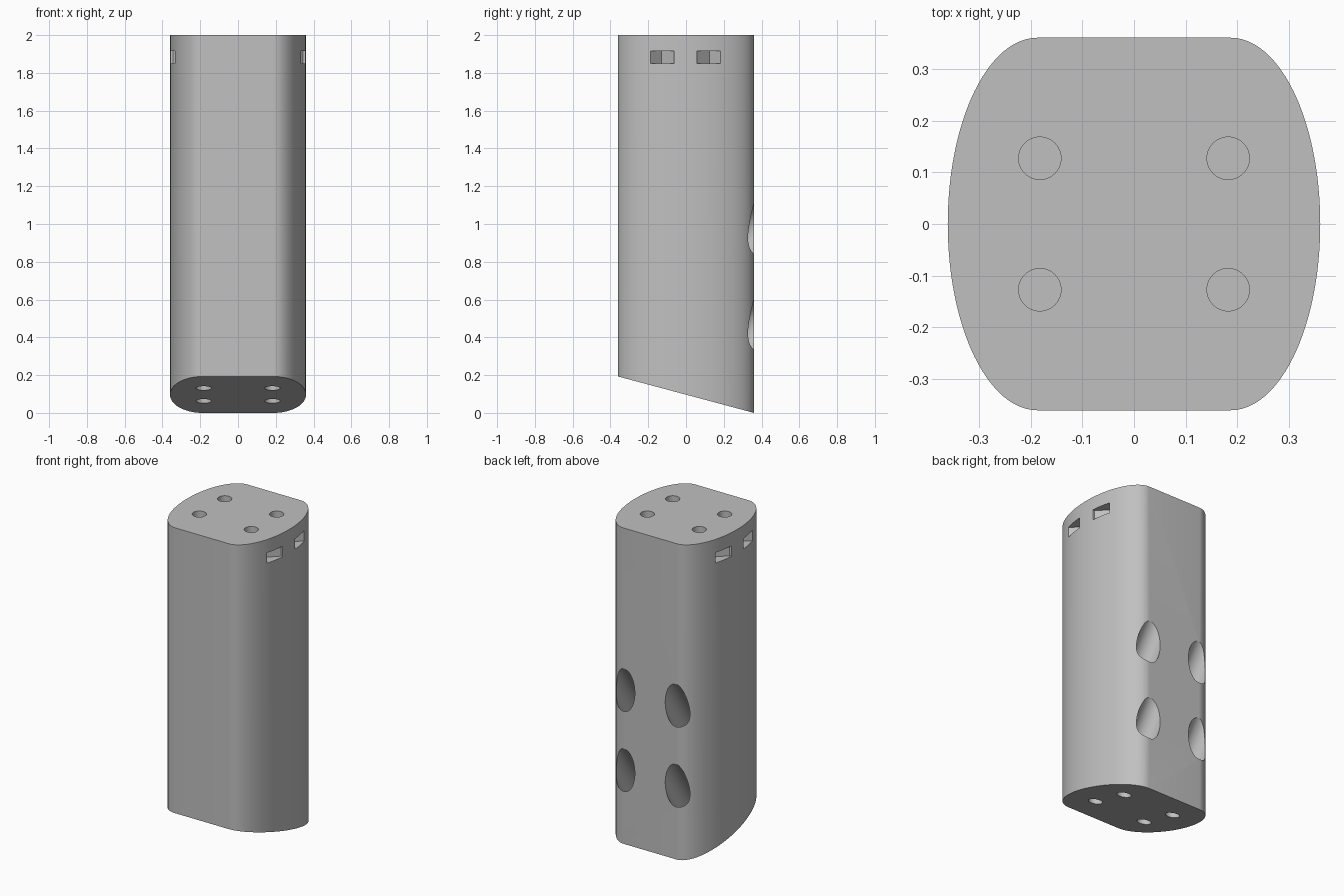
import bpy, bmesh
from math import sin, cos, tan, pi, radians
from mathutils import Matrix, Vector

cube = bpy.data.objects.get("Cube")
if cube:
    bpy.data.objects.remove(cube, do_unlink=True)

HALF, FLAT, HEIGHT = 0.36, 0.187, 2.0
SLANT = tan(radians(15))

grey = bpy.data.materials.new("plain_grey")
grey.use_nodes = True
grey.diffuse_color = (0.53, 0.53, 0.53, 1)
grey.node_tree.nodes["Principled BSDF"].inputs["Base Color"].default_value = grey.diffuse_color


def add_object(name, bm):
    bmesh.ops.recalc_face_normals(bm, faces=bm.faces)
    mesh = bpy.data.meshes.new(name)
    bm.to_mesh(mesh)
    bm.free()
    mesh.materials.append(grey)
    obj = bpy.data.objects.new(name, mesh)
    bpy.context.collection.objects.link(obj)
    return obj


def foot_height(y):
    return (HALF - y) * SLANT


# Body: flat front and back, elliptical sides, slanted foot
bm = bmesh.new()
STEPS = 48
outline = []
for side in (1, -1):
    for i in range(STEPS + 1):
        a = -pi / 2 + pi * i / STEPS
        outline.append((side * (FLAT + (HALF - FLAT) * cos(a)), side * HALF * sin(a)))
foot = bm.faces.new([bm.verts.new((x, y, foot_height(y))) for x, y in outline])
extruded = bmesh.ops.extrude_face_region(bm, geom=[foot])
for item in extruded["geom"]:
    if isinstance(item, bmesh.types.BMVert):
        item.co.z = HEIGHT
body = add_object("body", bm)


def cut(name, bm):
    cutter = add_object(name, bm)
    cutter.hide_render = True
    mod = body.modifiers.new(name, "BOOLEAN")
    mod.operation, mod.solver, mod.object = "DIFFERENCE", "EXACT", cutter
    bpy.context.view_layer.objects.active = body
    bpy.ops.object.modifier_apply(modifier=mod.name)
    bpy.data.objects.remove(cutter, do_unlink=True)


def add_cylinder(bm, centre, radius, depth):
    bmesh.ops.create_cone(bm, cap_ends=True, segments=48, radius1=radius, radius2=radius,
                          depth=depth, matrix=Matrix.Translation(centre))


PIN_X, PIN_Y, PIN_DEPTH = 0.182, 0.127, 0.08

# Blind round sockets in the top and the foot
bm = bmesh.new()
for sx in (1, -1):
    for sy in (1, -1):
        x, y = sx * PIN_X, sy * PIN_Y
        add_cylinder(bm, (x, y, HEIGHT), 0.041, 2 * PIN_DEPTH)
        add_cylinder(bm, (x, y, foot_height(y)), 0.041, 2 * PIN_DEPTH)
cut("socket_cutter", bm)

# V-shaped notches near the top of both sides
bm = bmesh.new()
for sx in (1, -1):
    for y in (-0.13, 0.125):
        apex, mouth = sx * 0.277, sx * 0.417
        ring = [bm.verts.new((px, y + dy, 1.85)) for px, dy in
                ((apex, 0), (mouth, 0.14), (mouth, -0.14))]
        # clip the mouth to the notch width, where it leaves the body
        ring[1].co = (sx * 0.345, y + 0.067, 1.85)
        ring[2].co = (sx * 0.345, y - 0.067, 1.85)
        ring.insert(2, bm.verts.new((mouth, y + 0.067, 1.85)))
        ring.insert(3, bm.verts.new((mouth, y - 0.067, 1.85)))
        face = bm.faces.new(ring)
        top = bmesh.ops.extrude_face_region(bm, geom=[face])
        verts = [v for v in top["geom"] if isinstance(v, bmesh.types.BMVert)]
        bmesh.ops.translate(bm, verts=verts, vec=(0, 0, 0.066))
cut("notch_cutter", bm)

# Round-ended finger holes bored inward and down from the back
bm = bmesh.new()
TILT, RADIUS, REACH = radians(34), 0.076, 0.3
for sx in (1, -1):
    for z in (0.468, 0.975):
        ball = bmesh.ops.create_uvsphere(bm, u_segments=48, v_segments=24, radius=RADIUS)["verts"]
        for v in ball:
            v.co.z += REACH if v.co.z > 0.001 else -REACH
        place = Matrix.Translation((sx * PIN_X, HALF, z)) @ Matrix.Rotation(-TILT, 4, "X")
        bmesh.ops.transform(bm, matrix=place, verts=ball)
cut("finger_hole_cutter", bm)

# Smooth curves with crisp rims
body.select_set(True)
bpy.context.view_layer.objects.active = body
bpy.ops.object.shade_smooth_by_angle(angle=radians(30))
